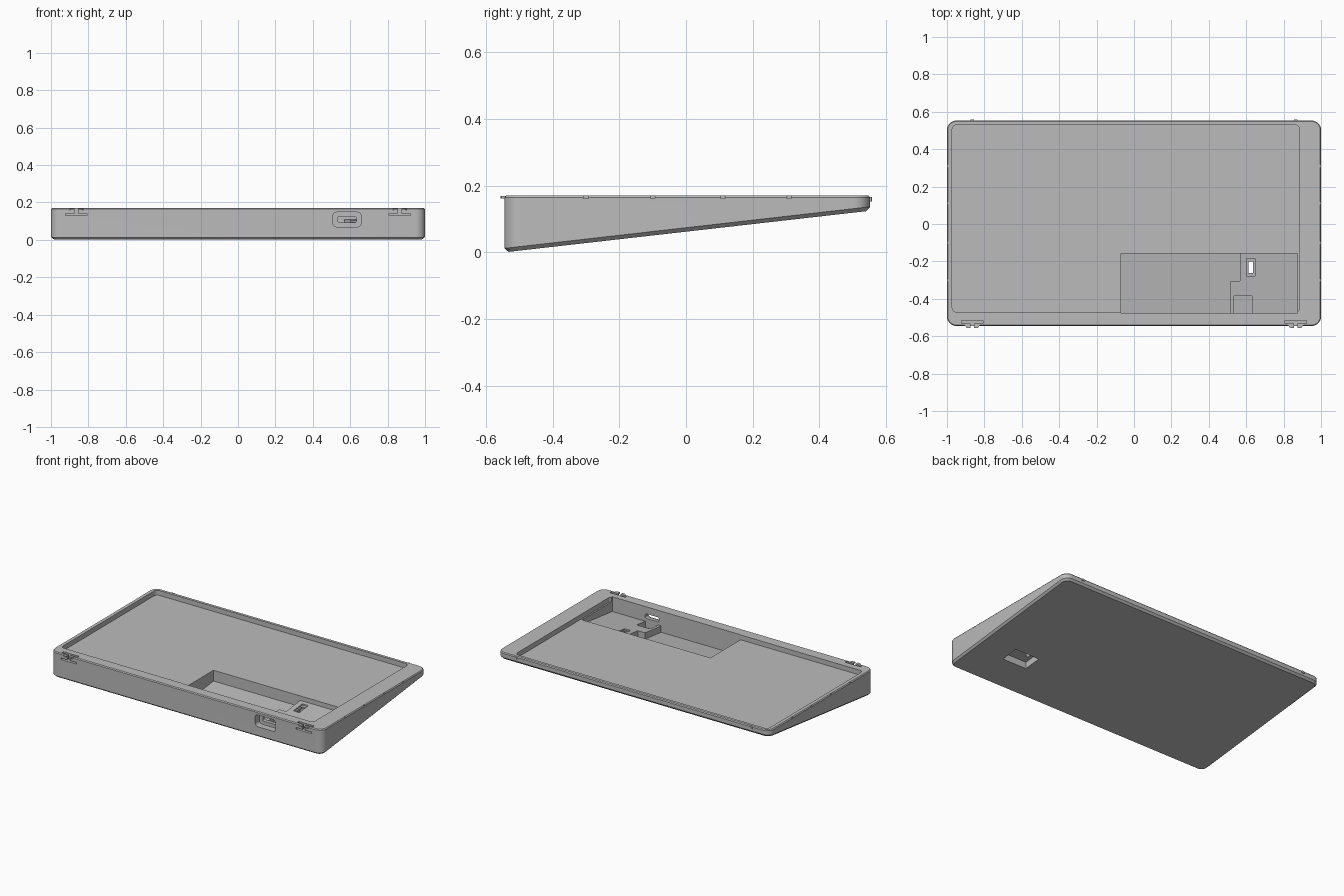
import bpy, bmesh, math

cube = bpy.data.objects.get("Cube")
if cube:
    bpy.data.objects.remove(cube)

grey = bpy.data.materials.new("plain grey")
grey.use_nodes = True
COLOUR = (0.5, 0.5, 0.5, 1)
grey.diffuse_color = COLOUR
grey.node_tree.nodes["Principled BSDF"].inputs["Base Color"].default_value = COLOUR

TOP = 0.17


def under(y, lift=0.0):
    """Height of the sloping underside at depth y, plus a lift."""
    return 0.125 * (y + 0.545) / 1.1 + lift


def outline(a0, a1, b0, b1, r=0.0, seg=8):
    """Rounded rectangle as a list of 2D points."""
    if r <= 0:
        return [(a1, b1), (a0, b1), (a0, b0), (a1, b0)]
    pts = []
    corners = [(a1 - r, b1 - r), (a0 + r, b1 - r), (a0 + r, b0 + r), (a1 - r, b0 + r)]
    for k, (ca, cb) in enumerate(corners):
        for i in range(seg + 1):
            t = math.pi / 2 * (k + i / seg)
            pts.append((ca + r * math.cos(t), cb + r * math.sin(t)))
    return pts


def loft(name, rings):
    """Skin a closed solid through rings of 3D points."""
    bm = bmesh.new()
    loops = [[bm.verts.new(p) for p in ring] for ring in rings]
    n = len(loops[0])
    for low, high in zip(loops, loops[1:]):
        for i in range(n):
            j = (i + 1) % n
            bm.faces.new((low[i], low[j], high[j], high[i]))
    bm.faces.new(loops[0][::-1])
    bm.faces.new(loops[-1])
    bmesh.ops.recalc_face_normals(bm, faces=bm.faces)
    mesh = bpy.data.meshes.new(name)
    bm.to_mesh(mesh)
    bm.free()
    mesh.materials.append(grey)
    obj = bpy.data.objects.new(name, mesh)
    bpy.context.collection.objects.link(obj)
    return obj


def upright(name, pts, low, high):
    """Vertical prism; low and high are heights or functions of y."""
    def level(z, y):
        return z(y) if callable(z) else z
    return loft(name, [[(x, y, level(z, y)) for x, y in pts] for z in (low, high)])


def through_front(name, pts, y0, y1):
    """Prism of an x-z outline running along y."""
    return loft(name, [[(x, y, z) for x, z in pts] for y in (y0, y1)])


def above(lift):
    return lambda y: under(y, lift)


# Wedge-shaped case with chamfered rims
def case_ring(inset, height):
    pts = outline(-1 + inset, 1 - inset, -0.545 + inset, 0.553 - inset, 0.05 - inset)
    return [(x, y, height(y)) for x, y in pts]


case = loft("case", [
    case_ring(0.012, above(0.0)),
    case_ring(0, above(0.012)),
    case_ring(0, lambda y: TOP - 0.006),
    case_ring(0.005, lambda y: TOP),
])


def combine(tool, operation="DIFFERENCE"):
    """Apply a boolean to the case and discard the tool."""
    mod = case.modifiers.new(tool.name, "BOOLEAN")
    mod.operation = operation
    mod.solver = "EXACT"
    mod.object = tool
    bpy.context.view_layer.objects.active = case
    bpy.ops.object.modifier_apply(modifier=mod.name)
    bpy.data.objects.remove(tool)


# Shallow tray and the deeper pocket in its floor
combine(upright("tray", outline(-0.972, 0.885, -0.472, 0.53, 0.025), TOP - 0.032, 0.3))
combine(upright("pocket", outline(-0.07, 0.875, -0.475, -0.157), above(0.022), 0.3))

# Stepped platform in the pocket
step = [(0.88, -0.15), (0.568, -0.15), (0.568, -0.305),
        (0.515, -0.305), (0.515, -0.48), (0.88, -0.48)]
combine(upright("platform", step, above(0.015), above(0.064)), "UNION")
combine(upright("platform_notch", outline(0.535, 0.632, -0.475, -0.385), above(0.024), 0.13))

# Switch recess below, with a slot up through the platform
combine(upright("switch_recess", outline(0.59, 0.77, -0.31, -0.19), above(-0.05), above(0.044)))
combine(upright("slot_rim", outline(0.602, 0.646, -0.278, -0.184), above(0.055), 0.13))
combine(upright("slot", outline(0.611, 0.637, -0.262, -0.2), above(0.03), 0.13))

# Socket in the front wall
combine(through_front("socket_recess", outline(0.508, 0.658, 0.07, 0.148, 0.02), -0.6, -0.5))
combine(through_front("socket_hole", outline(0.533, 0.633, 0.093, 0.123, 0.008), -0.6, -0.47))

for side in (-1, 1):
    c = side * 0.865
    # Flexible front latch: gaps behind, below and through the middle
    combine(upright("latch_gap", outline(c - 0.057, c + 0.057, -0.532, -0.515), 0.13, 0.3))
    combine(through_front("latch_underside", outline(c - 0.057, c + 0.057, 0.13, 0.14), -0.6, -0.52))
    combine(through_front("latch_split", outline(c - 0.009, c + 0.009, 0.135, 0.3), -0.6, -0.52))
    # Shallow rim notches along the sides
    for y in (-0.3, -0.1, 0.11, 0.31):
        combine(upright("rim_notch", outline(side - 0.006, side + 0.006, y - 0.007, y + 0.007),
                        TOP - 0.008, 0.3))

# Latch and rear catches
catches = []
for side, label in ((-1, "right"), (1, "left")):
    c = side * 0.865
    for k in (-1, 1):
        pts = [(c + k * 0.009, -0.54), (c + k * 0.042, -0.54),
               (c + k * 0.03, -0.555), (c + k * 0.009, -0.557)]
        catches.append(upright(f"{label}_latch_nub", pts, TOP - 0.009, TOP - 0.001))
    catches.append(upright(f"{label}_rear_nub",
                           outline(c - 0.01, c + 0.01, 0.54, 0.558, 0.003, 2), 0.153, 0.166))

# Smooth the rounded corners, keep the edges crisp
bpy.ops.object.select_all(action="DESELECT")
for obj in [case] + catches:
    obj.select_set(True)
bpy.context.view_layer.objects.active = case
bpy.ops.object.shade_smooth_by_angle(angle=math.radians(30))
